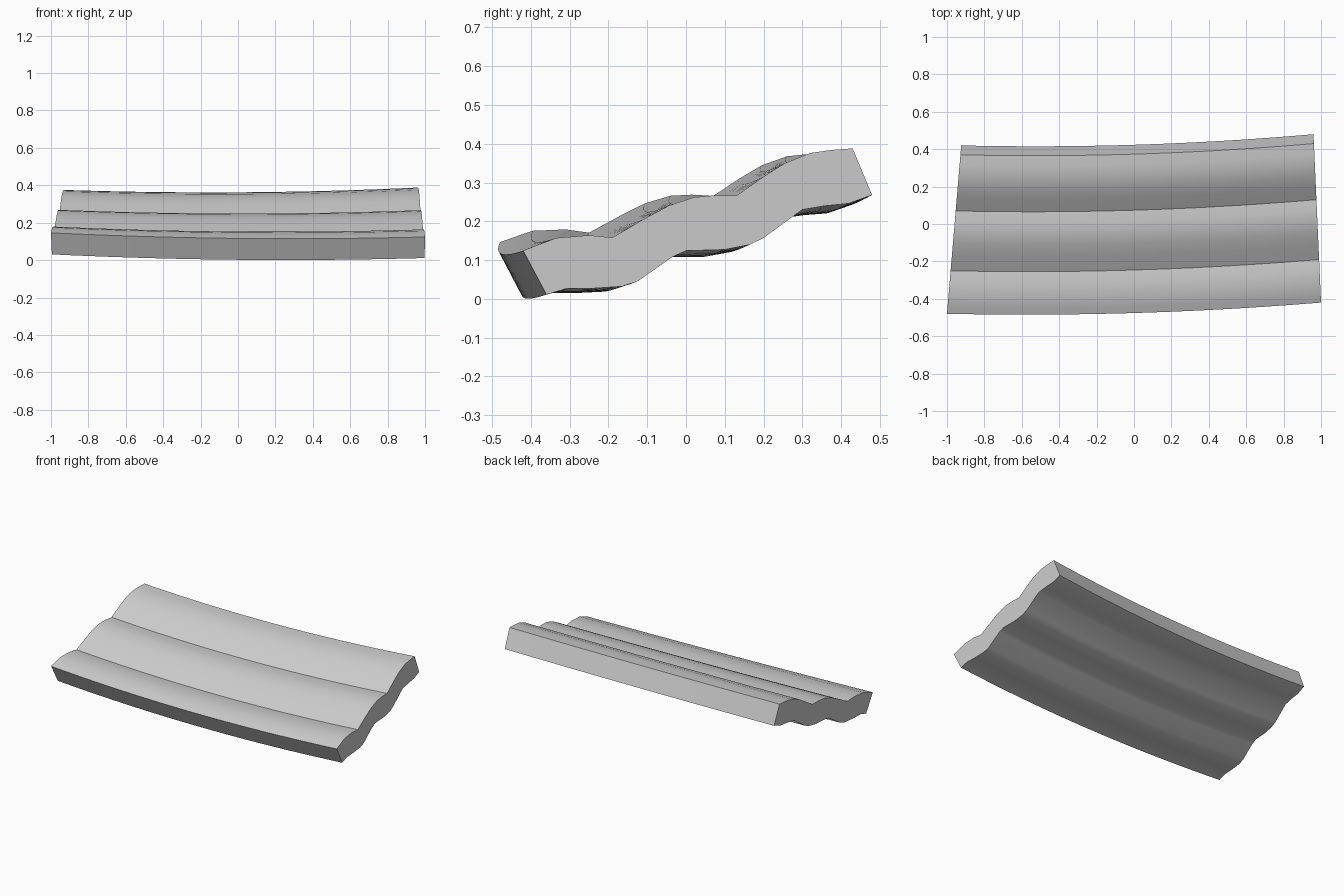
import bpy
import bmesh

cube = bpy.data.objects.get("Cube")
if cube:
    bpy.data.objects.remove(cube, do_unlink=True)

# Wavy cross-section (y, z) at the left end
TOP = [(-0.42, 0.124), (-0.385, 0.138), (-0.335, 0.157), (-0.25, 0.164), (-0.19, 0.158),
       (-0.11, 0.205), (-0.045, 0.24), (0.02, 0.262), (0.075, 0.267), (0.13, 0.266),
       (0.2, 0.315), (0.255, 0.35), (0.32, 0.376), (0.375, 0.384), (0.43, 0.388)]
BOTTOM = [(0.48, 0.268), (0.42, 0.246), (0.36, 0.24), (0.3, 0.23), (0.2, 0.157),
          (0.165, 0.14), (0.1, 0.127), (0.0, 0.124), (-0.035, 0.108), (-0.125, 0.045),
          (-0.165, 0.032), (-0.24, 0.027), (-0.31, 0.026), (-0.36, 0.011)]
PROFILE = TOP + BOTTOM
SEGMENTS = 20


def place(t, y, z):
    """Sweep a profile point along the gentle bend; t runs -1 to 1."""
    depth = (y + 0.42) / 0.85
    left, right = 1 - 0.038 * depth, -1 + 0.072 * depth
    x = right + (left - right) * (t + 1) / 2
    bend_y = 0.03 * (t - 1) + 0.026 * (t * t - 1)
    bend_z = 0.019 * (t * t - 1) + (-0.011 + 0.0175 * depth) * (t - 1)
    return x, y + bend_y, z + bend_z


# Tile body: sections joined by quads, closed at both ends
bm = bmesh.new()
rings = [[bm.verts.new(place(-1 + 2 * i / SEGMENTS, y, z)) for y, z in PROFILE]
         for i in range(SEGMENTS + 1)]
count = len(PROFILE)
for a, b in zip(rings, rings[1:]):
    for j in range(count):
        k = (j + 1) % count
        bm.faces.new((a[j], a[k], b[k], b[j]))
bm.faces.new(rings[0])
bm.faces.new(rings[-1])
bmesh.ops.recalc_face_normals(bm, faces=bm.faces)
mesh = bpy.data.meshes.new("wavy_panel")
bm.to_mesh(mesh)
bm.free()

# Plain grey finish
grey = bpy.data.materials.new("light grey")
grey.use_nodes = True
grey.diffuse_color = (0.6, 0.6, 0.6, 1)
grey.node_tree.nodes["Principled BSDF"].inputs["Base Color"].default_value = (0.6, 0.6, 0.6, 1)
mesh.materials.append(grey)

panel = bpy.data.objects.new("wavy_panel", mesh)
bpy.context.collection.objects.link(panel)
bpy.ops.object.select_all(action="DESELECT")
panel.select_set(True)
bpy.context.view_layer.objects.active = panel
bpy.ops.object.shade_smooth_by_angle(angle=0.52)
